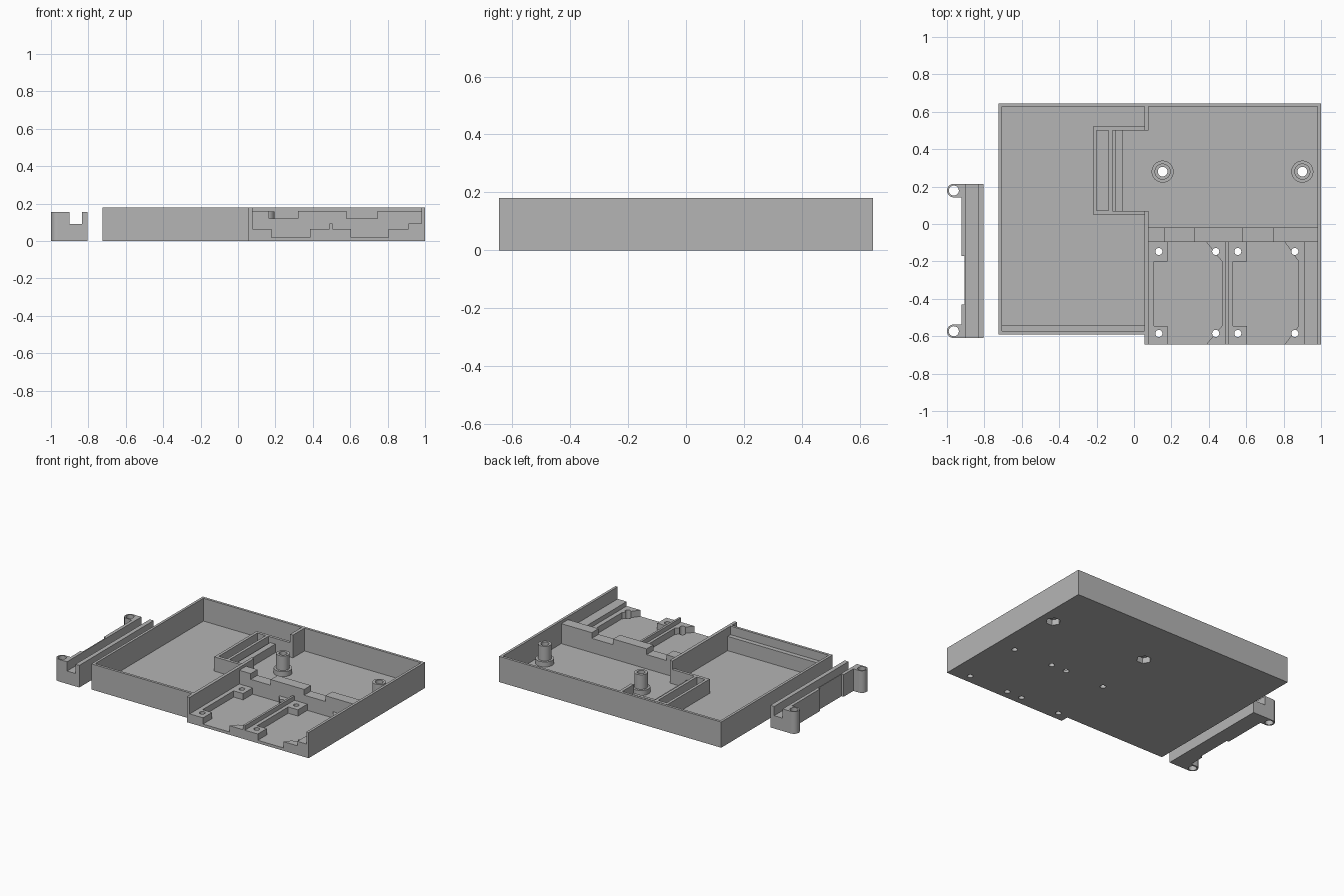
import bpy, bmesh, math

if "Cube" in bpy.data.objects:
    bpy.data.objects.remove(bpy.data.objects["Cube"])

gray = bpy.data.materials.new("plain_gray")
gray.diffuse_color = (0.46, 0.46, 0.46, 1)
gray.use_nodes = True
gray.node_tree.nodes["Principled BSDF"].inputs["Base Color"].default_value = gray.diffuse_color


def finish(name, bm):
    bmesh.ops.recalc_face_normals(bm, faces=bm.faces)
    me = bpy.data.meshes.new(name)
    bm.to_mesh(me)
    bm.free()
    me.materials.append(gray)
    ob = bpy.data.objects.new(name, me)
    bpy.context.collection.objects.link(ob)
    return ob


def prism(name, pts, z0, z1):
    bm = bmesh.new()
    f = bm.faces.new([bm.verts.new((x, y, z0)) for x, y in pts])
    r = bmesh.ops.extrude_face_region(bm, geom=[f])
    for v in r["geom"]:
        if isinstance(v, bmesh.types.BMVert):
            v.co.z = z1
    return finish(name, bm)


def box(name, x0, x1, y0, y1, z0, z1):
    return prism(name, [(x0, y0), (x1, y0), (x1, y1), (x0, y1)], z0, z1)


def cyl(name, x, y, r, z0, z1, n=32):
    pts = [(x + r * math.cos(2 * math.pi * i / n), y + r * math.sin(2 * math.pi * i / n)) for i in range(n)]
    return prism(name, pts, z0, z1)


def combine(ob, others, op="DIFFERENCE"):
    """Apply booleans in turn and discard the helper shapes."""
    bpy.context.view_layer.objects.active = ob
    for o in others:
        m = ob.modifiers.new("bool", "BOOLEAN")
        m.operation, m.solver, m.object = op, "EXACT", o
        bpy.ops.object.modifier_apply(modifier=m.name)
        bpy.data.objects.remove(o, do_unlink=True)


def smooth(ob):
    bpy.ops.object.select_all(action="DESELECT")
    ob.select_set(True)
    bpy.context.view_layer.objects.active = ob
    bpy.ops.object.shade_smooth_by_angle(angle=math.radians(30))


FLOOR, TOP = 0.02, 0.18
PAD_HOLES = [(x, y) for x in (0.133, 0.437, 0.555, 0.86) for y in (-0.147, -0.585)]
POSTS = [(0.153, 0.28), (0.90, 0.28)]


def screw_cutters():
    return [cyl("cut", x, y, 0.019, -0.1, 0.15, 20) for x, y in PAD_HOLES]


def post_cutters():
    c = [cyl("cut", x, y, 0.026, -0.1, 0.3, 24) for x, y in POSTS]
    return c + [cyl("cut", x, y, 0.048, -0.1, 0.04, 6) for x, y in POSTS]


# Tray shell: stepped outline with two cavities and an opening between them
shell = prism("tray_shell", [(-0.725, -0.59), (0.055, -0.59), (0.055, -0.645),
                             (1, -0.645), (1, 0.645), (-0.725, 0.645)], 0, TOP)
combine(shell, [box("cut", -0.707, 0.055, -0.572, 0.627, FLOOR, 0.3),
                box("cut", 0.077, 0.982, -0.8, 0.627, FLOOR, 0.3),
                box("cut", 0.04, 0.09, 0.07, 0.50, FLOOR, 0.3)])
combine(shell, screw_cutters() + post_cutters())
smooth(shell)

# Low ledge behind the front wall of the left cavity
box("front_ledge", -0.707, 0.055, -0.572, -0.54, FLOOR, 0.12)

# Notched cross wall
wall = box("cross_wall", 0.077, 0.982, -0.095, -0.02, FLOOR, 0.16)
combine(wall, [box("cut", a, b, -0.2, 0.1, 0.12, 0.3) for a, b in ((0.165, 0.32), (0.58, 0.745))])

# Mounting pads at the corners, joined by narrow rails
PAD = 0.064
for i, (x0, x1, r0, r1) in enumerate([(0.077, 0.18, 0.077, 0.107), (0.385, 0.49, 0.47, 0.49),
                                      (0.505, 0.605, 0.505, 0.53), (0.805, 0.912, 0.88, 0.912)]):
    pts = [(x0, -0.645), (x1, -0.645), (x1, -0.545), (r1, -0.545), (r1, -0.2),
           (x1, -0.2), (x1, -0.095), (x0, -0.095)]
    if r0 > x0:
        pts = [(x0 + x1 - x, y) for x, y in pts]
        pts = [(r0 if abs(x - (x0 + x1 - r1)) < 1e-6 and -0.6 < y < -0.15 else x, y) for x, y in pts]
    pad = prism(f"mounting_pads_{i + 1}", pts, FLOOR, PAD)
    combine(pad, screw_cutters())
    smooth(pad)

# Divider rib and side rail between the pads
box("divider_rib", 0.49, 0.505, -0.645, -0.095, FLOOR, 0.095)
box("side_rail", 0.912, 0.982, -0.645, -0.095, FLOOR, 0.095)

# Flanged hollow posts
posts = cyl("posts", *POSTS[0], 0.043, FLOOR, 0.157)
combine(posts, [cyl("add", *POSTS[1], 0.043, FLOOR, 0.157)]
        + [cyl("add", x, y, 0.059, FLOOR, 0.055) for x, y in POSTS], "UNION")
combine(posts, post_cutters())
smooth(posts)

# Connector bay: pocketed block, two side walls and a low inner step
bay = prism("connector_bay", [(-0.22, 0.05), (0.055, 0.05), (0.055, 0.07), (-0.115, 0.07),
                              (-0.115, 0.50), (0.055, 0.50), (0.055, 0.52), (-0.22, 0.52)], FLOOR, 0.12)
combine(bay, [box("cut", -0.20, -0.135, 0.073, 0.50, FLOOR, 0.3)])
box("bay_step", -0.10, -0.06, 0.07, 0.50, FLOOR, 0.08)

# Separate clamp bar with a long slot and two screw ears
bar = prism("clamp_bar", [(-0.805, -0.61), (-0.805, 0.215), (-0.963, 0.215), (-0.963, 0.142),
                          (-0.923, 0.142), (-0.923, -0.17), (-0.907, -0.17), (-0.907, -0.43),
                          (-0.923, -0.43), (-0.923, -0.537), (-0.963, -0.537), (-0.963, -0.61)], 0, 0.155)
EARS = [(-0.9635, 0.1785), (-0.9635, -0.5735)]
combine(bar, [cyl("add", x, y, 0.0365, 0, 0.155) for x, y in EARS], "UNION")
combine(bar, [cyl("cut", x, y, 0.027, -0.1, 0.3, 24) for x, y in EARS]
        + [box("cut", -0.90, -0.835, -0.8, 0.4, 0.09, 0.3)])
smooth(bar)
